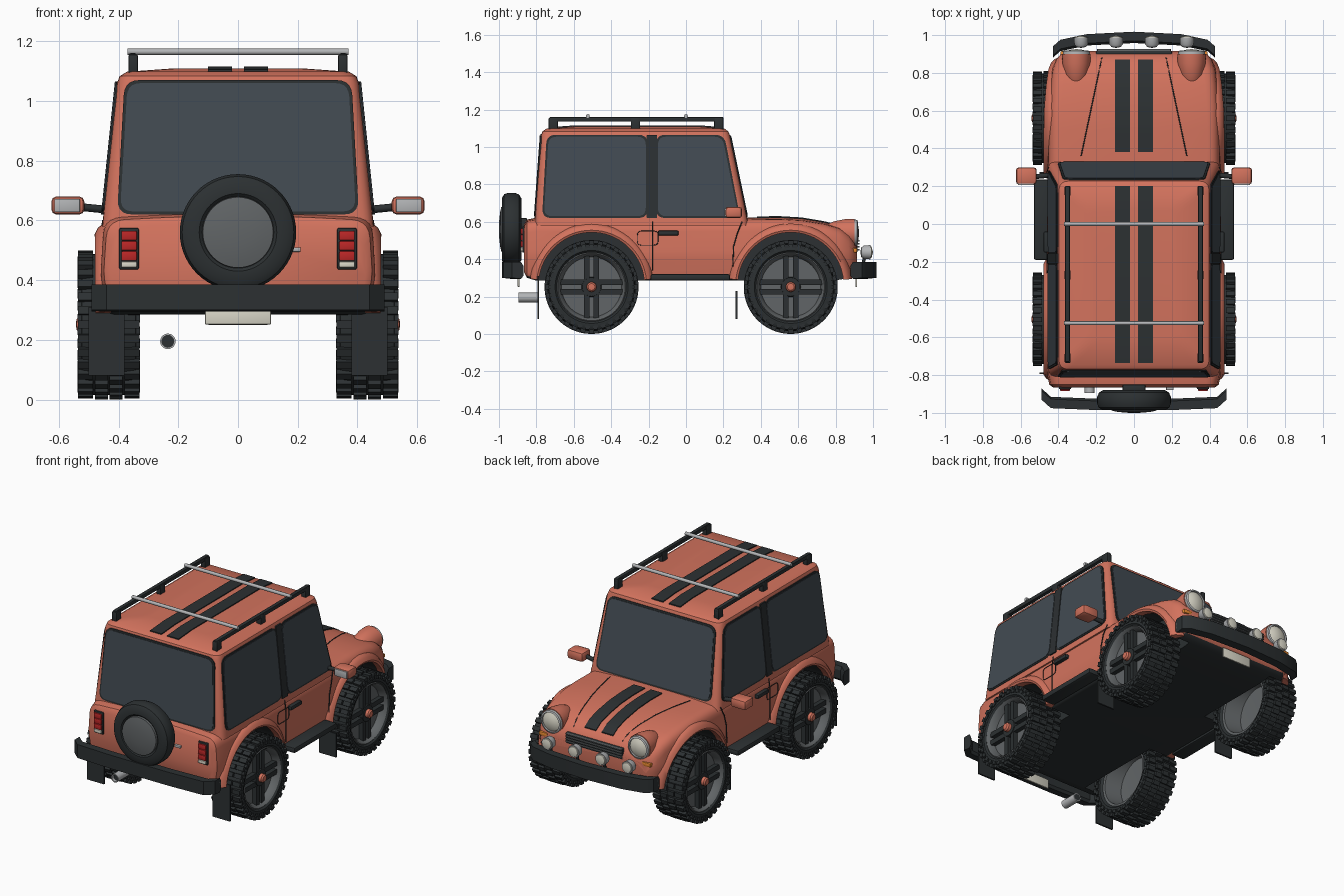
import bpy, bmesh, math
from mathutils import Matrix, Vector

if "Cube" in bpy.data.objects:
    bpy.data.objects.remove(bpy.data.objects["Cube"])

def material(name, c):
    m = bpy.data.materials.new(name)
    m.diffuse_color = (*c, 1)
    m.use_nodes = True
    m.node_tree.nodes["Principled BSDF"].inputs["Base Color"].default_value = m.diffuse_color
    return m
PAINT = material("paint", (0.65, 0.17, 0.11))
BLACK = material("black", (0.025, 0.03, 0.032))
GLASS = material("glass", (0.055, 0.07, 0.085))
RED = material("red_lens", (0.5, 0.02, 0.02))
AMBER = material("amber_lens", (0.8, 0.25, 0.03))
CREAM = material("cream", (0.7, 0.68, 0.58))
SILVER = material("silver", (0.45, 0.46, 0.47))
GREY = material("dark_grey", (0.12, 0.13, 0.135))

def finish(name, bm, mat, angle=35):
    bmesh.ops.remove_doubles(bm, verts=bm.verts, dist=1e-5)
    bmesh.ops.recalc_face_normals(bm, faces=bm.faces)
    for f in bm.faces:
        f.smooth = True
    me = bpy.data.meshes.new(name)
    bm.to_mesh(me); bm.free()
    me.set_sharp_from_angle(angle=math.radians(angle))
    me.materials.append(mat)
    ob = bpy.data.objects.new(name, me)
    bpy.context.collection.objects.link(ob)
    return ob

def loft(name, rings, mat, loop=False, angle=35):
    bm = bmesh.new()
    vs = [[bm.verts.new(p) for p in r] for r in rings]
    n, m = len(vs), len(vs[0])
    for i in range(n if loop else n - 1):
        a, b = vs[i], vs[(i + 1) % n]
        for j in range(m):
            k = (j + 1) % m
            bm.faces.new((a[j], a[k], b[k], b[j]))
    if not loop:
        bm.faces.new(vs[0]); bm.faces.new(vs[-1])
    return finish(name, bm, mat, angle)

def lathe(name, prof, mat, n=40, pos=(0, 0, 0), turn=0):
    # profile of (x, radius) spun about x, then turned about z
    M = Matrix.Translation(pos) @ Matrix.Rotation(math.radians(turn), 4, 'Z')
    rings = [[M @ Vector((x, r * math.cos(2*math.pi*i/n), r * math.sin(2*math.pi*i/n))) for x, r in prof]
             for i in range(n)]
    return loft(name, rings, mat, True)

def rounded(pts, n=5):
    # corners are (u, v, radius)
    out = []
    for i, (u, v, r) in enumerate(pts):
        p = Vector((u, v))
        a = p + (Vector(pts[i-1][:2]) - p).normalized() * r
        b = p + (Vector(pts[(i+1) % len(pts)][:2]) - p).normalized() * r
        for k in range(n + 1):
            t = k / n
            out.append(a*(1-t)**2 + p*2*t*(1-t) + b*t*t)
    return out

def panel(name, pts, r, fn, o0, o1, mat):
    q = rounded([(u, v, r) for u, v in pts])
    return loft(name, [[fn(u, v, o) for u, v in q] for o in (o0, o1)], mat)

def box(name, lo, hi, mat, bev=0.006):
    bm = bmesh.new()
    c = [(a + b) / 2 for a, b in zip(lo, hi)]
    s = [abs(b - a) for a, b in zip(lo, hi)]
    bmesh.ops.create_cube(bm, size=1, matrix=Matrix.Translation(c) @ Matrix.Diagonal((*s, 1)))
    if bev:
        bmesh.ops.bevel(bm, geom=bm.edges[:], offset=bev, segments=2, profile=0.5, affect='EDGES')
    return finish(name, bm, mat)

def tube(name, pts, r, mat):
    cu = bpy.data.curves.new(name, 'CURVE')
    cu.dimensions = '3D'; cu.bevel_depth = r; cu.bevel_resolution = 2; cu.use_fill_caps = True
    s = cu.splines.new('POLY'); s.points.add(len(pts) - 1)
    for p, q in zip(s.points, pts):
        p.co = (*q, 1)
    cu.materials.append(mat)
    ob = bpy.data.objects.new(name, cu)
    bpy.context.collection.objects.link(ob)

# lower body stations: y, half width, top, bottom
ST = [(-.865, .43, .575, .33), (-.85, .45, .60, .30), (-.80, .46, .61, .285), (-.5, .462, .61, .285), (.3, .46, .61, .285),
      (.5, .46, .612, .285), (.62, .457, .605, .285), (.74, .447, .585, .285), (.82, .435, .562, .29),
      (.87, .415, .53, .30), (.90, .39, .495, .315), (.915, .35, .45, .34)]
def at(y, c):
    for a, b in zip(ST, ST[1:]):
        if y <= b[0]:
            t = max(0, (y - a[0]) / (b[0] - a[0]))
            return a[c] + (b[c] - a[c]) * t
    return ST[-1][c]
WY = (-.505, .56)

rings = []
for y, w, t, b in ST:
    prof = rounded([(-w+.02, b, .03), (w-.02, b, .03), (w, .42, .03), (w-.012, t, .06),
                    (.2, t+.012, .08), (-.2, t+.012, .08), (-w+.012, t, .06), (-w, .42, .03)])
    rings.append([(u, y, v) for u, v in prof])
body = loft("body", rings, PAINT, angle=40)

# wheel wells cut from the body
bm = bmesh.new()
for y in WY:
    for s in (-1, 1):
        bmesh.ops.create_cone(bm, cap_ends=True, segments=56, radius1=.29, radius2=.29, depth=.4,
            matrix=Matrix.Translation((s*.5, y, .26)) @ Matrix.Rotation(math.pi/2, 4, 'Y'))
cutter = finish("well_cutter", bm, BLACK)
cutter.hide_render = True
mod = body.modifiers.new("wells", 'BOOLEAN')
mod.operation = 'DIFFERENCE'; mod.solver = 'EXACT'; mod.object = cutter
mod.material_mode = 'TRANSFER'
dg = bpy.context.evaluated_depsgraph_get()
me = bpy.data.meshes.new_from_object(body.evaluated_get(dg))
body.modifiers.clear(); body.data = me
bpy.data.objects.remove(cutter)
if len(me.materials) < 2:
    me.materials.append(BLACK)
for p in me.polygons:
    if p.normal.z < -.7 and p.center.z < .35:
        p.material_index = 1
me.set_sharp_from_angle(angle=math.radians(40))

# cabin
def cab(z):
    t = (z - .58) / .48
    return -.81 + .035*t, .335 - .1*t, .455 - .05*t
def cab_ring(z, y0, y1, w, r=.05):
    return [(u, v, z) for u, v in rounded([(-w, y0, r), (w, y0, r), (w, y1, r), (-w, y1, r)])]
loft("cabin", [cab_ring(.58, *cab(.58)), cab_ring(1.06, *cab(1.06)), cab_ring(1.083, -.768, .227, .397),
               cab_ring(1.098, -.745, .205, .372), cab_ring(1.109, -.6, .08, .22)], PAINT)

# windows with black seals
rear_fn = lambda u, v, o: (u, cab(v)[0] - o, v)
front_fn = lambda u, v, o: (u, cab(v)[1] + o, v)
def window(name, pts, grow, fn):
    c = sum((Vector(p) for p in pts), Vector((0, 0))) / 4
    big = [(u + math.copysign(grow, u - c.x), v + math.copysign(grow, v - c.y)) for u, v in pts]
    panel(name + "_seal", big, .05, fn, -.01, .004, BLACK)
    panel(name + "_glass", pts, .045, fn, -.01, .007, GLASS)
window("rear_window", [(-.395, .63), (.395, .63), (.37, 1.06), (-.37, 1.06)], .01, rear_fn)
window("windscreen", [(-.395, .635), (.395, .635), (.365, 1.055), (-.365, 1.055)], .01, front_fn)
for s, side in ((-1, "left"), (1, "right")):
    fn = lambda u, v, o, s=s: (s * (cab(v)[2] + o), u, v)
    window(side + "_rear_side_window", [(-.76, .63), (-.215, .63), (-.215, 1.055), (-.735, 1.055)], .01, fn)
    window(side + "_door_window", [(-.15, .63), (.28, .63), (.195, 1.055), (-.15, 1.055)], .01, fn)
    panel(side + "_door_pillar", [(-.21, .62), (-.155, .62), (-.155, 1.065), (-.21, 1.065)], .004, fn, -.01, .008, BLACK)

    # fender flares
    for cy, nm in zip(WY, ("rear", "front")):
        rr = []
        for i in range(33):
            a = math.radians(6 + 168 * i / 32)
            rr.append([(s * (at(cy + r*math.cos(a), 1) + o), cy + r*math.cos(a), .26 + r*math.sin(a))
                       for r, o in ((.283, -.03), (.283, .012), (.295, .018), (.315, .008), (.33, -.012), (.33, -.03))])
        loft(f"{side}_{nm}_flare", rr, PAINT, angle=50)

    # door seams, fuel flap, handle
    X = s * .461
    tube(side + "_door_rear_seam", [(X, -.18, .34), (X, -.18, .54), (s*.452, -.18, .6)], .003, BLACK)
    tube(side + "_door_front_seam", [(X, .25, .36), (X, .255, .47), (X, .275, .54), (s*.452, .30, .6)], .003, BLACK)
    flap = rounded([(-.26, .475, .02), (-.15, .475, .02), (-.15, .55, .02), (-.26, .55, .02)], 3)
    tube(side + "_flap_seam", [(X, u, v) for u, v in flap + flap[:1]], .002, BLACK)
    box(side + "_door_handle", (s*.45, -.15, .527), (s*.478, -.04, .552), BLACK)
    box(side + "_side_step", (s*.44, -.19, .285), (s*.53, .235, .32), BLACK, .01)
    # mirrors
    tube(side + "_mirror_arm", [(s*.43, .26, .635), (s*.53, .25, .645)], .013, BLACK)
    box(side + "_mirror", (s*.515, .21, .62), (s*.625, .30, .68), PAINT, .016)
    box(side + "_mirror_glass", (s*.53, .206, .628), (s*.615, .22, .672), SILVER, .002)
    # mud flaps
    box(side + "_front_mud_flap", (s*.38, .265, .08), (s*.50, .275, .23), BLACK, 0)
    box(side + "_rear_mud_flap", (s*.38, -.795, .08), (s*.50, -.785, .31), BLACK, 0)
    # tail lights
    box(side + "_tail_housing", (s*.332, -.875, .435), (s*.398, -.85, .575), BLACK)
    for k in range(3):
        box(f"{side}_tail_lens_{k+1}", (s*.339, -.884, .465 + k*.034), (s*.391, -.86, .497 + k*.034), RED, .004)
    box(side + "_reverse_lens", (s*.339, -.884, .442), (s*.391, -.86, .462), CREAM, .004)
    # headlights
    lathe(side + "_headlight_pod", [(-.16, 0), (-.12, .035), (-.06, .062), (0, .074), (.05, .076), (.05, 0)],
          PAINT, 32, (s*.305, .85, .54), 90)
    lathe(side + "_headlight_rim", [(0, .06), (0, .072), (.02, .07), (.024, .06)], SILVER, 32, (s*.305, .895, .54), 90)
    lathe(side + "_headlight_lens", [(0, 0), (0, .062), (.015, .058), (.027, .035), (.031, 0)], CREAM, 32, (s*.305, .895, .54), 90)
    box(side + "_indicator", (s*.33, .885, .435), (s*.39, .915, .46), AMBER, .006)
    # bonnet seam and stripes
    ys = [.36 + .52*i/12 for i in range(13)]
    tube(side + "_bonnet_seam", [(s*(.28 - .11*i/12), y, at(y, 2) + .009 + .003*i/12) for i, y in enumerate(ys)], .003, BLACK)
    def strip(name, yz):
        loft(name, [[(s*.02, y, z-.012), (s*.1, y, z-.012), (s*.1, y, z), (s*.02, y, z)] for y, z in yz], BLACK)
    strip(side + "_bonnet_stripe", [(y, at(y, 2) + .018) for y in [.38 + .49*i/20 for i in range(21)]])
    strip(side + "_roof_stripe", [(-.735, 1.105), (-.6, 1.115), (.08, 1.115), (.2, 1.105)])
    # roof rails
    box(side + "_roof_rail", (s*.34, -.73, 1.135), (s*.365, .20, 1.16), BLACK, .005)
    for k, y in enumerate((-.71, -.27, .175)):
        box(f"{side}_rail_foot_{k+1}", (s*.335, y-.025, 1.085), (s*.367, y+.025, 1.155), BLACK, .005)

for k, y in enumerate((-.525, 0)):
    tube(f"roof_crossbar_{k+1}", [(-.37, y, 1.165), (.37, y, 1.165)], .011, SILVER)

# grille, rear tailgate details
box("grille_back", (-.2, .87, .435), (.2, .918, .505), BLACK, .008)
for k in range(4):
    box(f"grille_slat_{k+1}", (-.195, .88, .447 + k*.016), (.195, .927, .455 + k*.016), GREY, .002)
box("tailgate_handle", (.17, -.88, .495), (.21, -.86, .51), SILVER, .004)

# bumpers swept along a bent path
def bumper(name, path, prof, mat):
    rr = [[(x, y + math.copysign(d, y), z) for d, z in prof] for x, y in path]
    loft(name, rr, mat, angle=30)
bar = [(-.06, .30), (-.012, .295), (0, .31), (0, .365), (-.012, .385), (-.06, .385)]
trim = [(-.02, .318), (.006, .322), (.006, .358), (-.02, .362)]
rear = [(-.49, -.87), (-.44, -.915), (-.2, -.925), (.2, -.925), (.44, -.915), (.49, -.87)]
front = [(-.43, .88), (-.39, .915), (-.25, .945), (0, .958), (.25, .945), (.39, .915), (.43, .88)]
for nm, path in (("rear", rear), ("front", front)):
    bumper(nm + "_bumper", path, bar, BLACK)
    bumper(nm + "_bumper_trim", path, trim, GREY)
box("rear_plate", (-.11, -.90, .252), (.11, -.89, .31), CREAM, .002)
box("front_plate", (-.1, .905, .25), (.1, .915, .31), CREAM, .002)

# spot lights
for k, x in enumerate((-.28, -.095, .095, .28)):
    lathe(f"spot_light_{k+1}", [(0, 0), (.005, .025), (.02, .036), (.055, .038), (.055, 0)], SILVER, 24, (x, .932, .437), 90)
    lathe(f"spot_lens_{k+1}", [(.05, 0), (.05, .034), (.06, .03), (.068, 0)], CREAM, 24, (x, .932, .437), 90)
    tube(f"spot_bracket_{k+1}", [(x, .945, .37), (x, .955, .41)], .009, BLACK)

# exhaust
lathe("exhaust", [(0, .02), (0, .026), (.11, .026), (.11, .02), (.02, .02)], SILVER, 20, (-.235, -.785, .195), -90)
lathe("exhaust_core", [(0, 0), (0, .021), (.09, .021), (.09, 0)], BLACK, 20, (-.235, -.785, .195), -90)

# spare wheel on the back
lathe("spare_tyre", [(0, 0), (0, .165), (.012, .185), (.035, .195), (.07, .195), (.092, .187), (.105, .165), (.105, .13),
                     (.095, .12), (.095, 0)], BLACK, 56, (0, -.88, .56), -90)
lathe("spare_cover", [(.09, 0), (.09, .12), (.108, .118), (.114, .09), (.119, .045), (.12, 0)], GREY, 48, (0, -.88, .56), -90)
box("spare_mount", (-.06, -.89, .50), (.06, -.85, .62), BLACK)

# wheel parts, outside towards +x
half = [(.085, .18), (.1, .195), (.1, .215), (.09, .23), (.06, .236)]
parts = [lathe("tyre", half + [(-x, r) for x, r in half[::-1]] + [(-.07, .17), (.07, .17)], BLACK, 56),
         lathe("rim", [(.088, .188), (.094, .18), (.08, .168), (.05, .16), (.05, 0), (.03, 0), (.02, .15),
                       (-.085, .168), (-.088, .185)], GREY, 48),
         lathe("hub_cap", [(.05, 0), (.05, .028), (.1, .026), (.108, .018), (.11, 0)], PAINT, 20),
         lathe("hub_plate", [(.04, 0), (.04, .055), (.082, .05), (.082, 0)], BLACK, 28)]
bm = bmesh.new()
for i in range(4):
    for d in (-.026, .026):
        bmesh.ops.create_cube(bm, size=1, matrix=Matrix.Rotation(i*math.pi/2, 4, 'X') @
            Matrix.Translation((.062, d, .1)) @ Matrix.Diagonal((.03, .03, .14, 1)))
parts.append(finish("spokes", bm, BLACK))
bm = bmesh.new()
N = 32
for i in range(N):
    for x, off, wid, r in ((-.078, 0, .05, .238), (.078, 0, .05, .238), (-.024, .5, .044, .241), (.024, 0, .044, .241),
                           (-.098, .5, .014, .218), (.098, .5, .014, .218)):
        bmesh.ops.create_cube(bm, size=1, matrix=Matrix.Rotation(2*math.pi*(i + off)/N, 4, 'X') @
            Matrix.Translation((x, 0, r)) @ Matrix.Diagonal((wid, .027, .02, 1)))
parts.append(finish("tread", bm, BLACK))
for y, nm in zip(WY, ("rear", "front")):
    for s, side in ((-1, "left"), (1, "right")):
        for p in parts:
            ob = bpy.data.objects.new(f"{nm}_{side}_{p.name}", p.data)
            ob.location = (s*.433, y, .2515)
            ob.rotation_euler.z = 0 if s > 0 else math.pi
            bpy.context.collection.objects.link(ob)
for p in parts:
    bpy.data.objects.remove(p)
